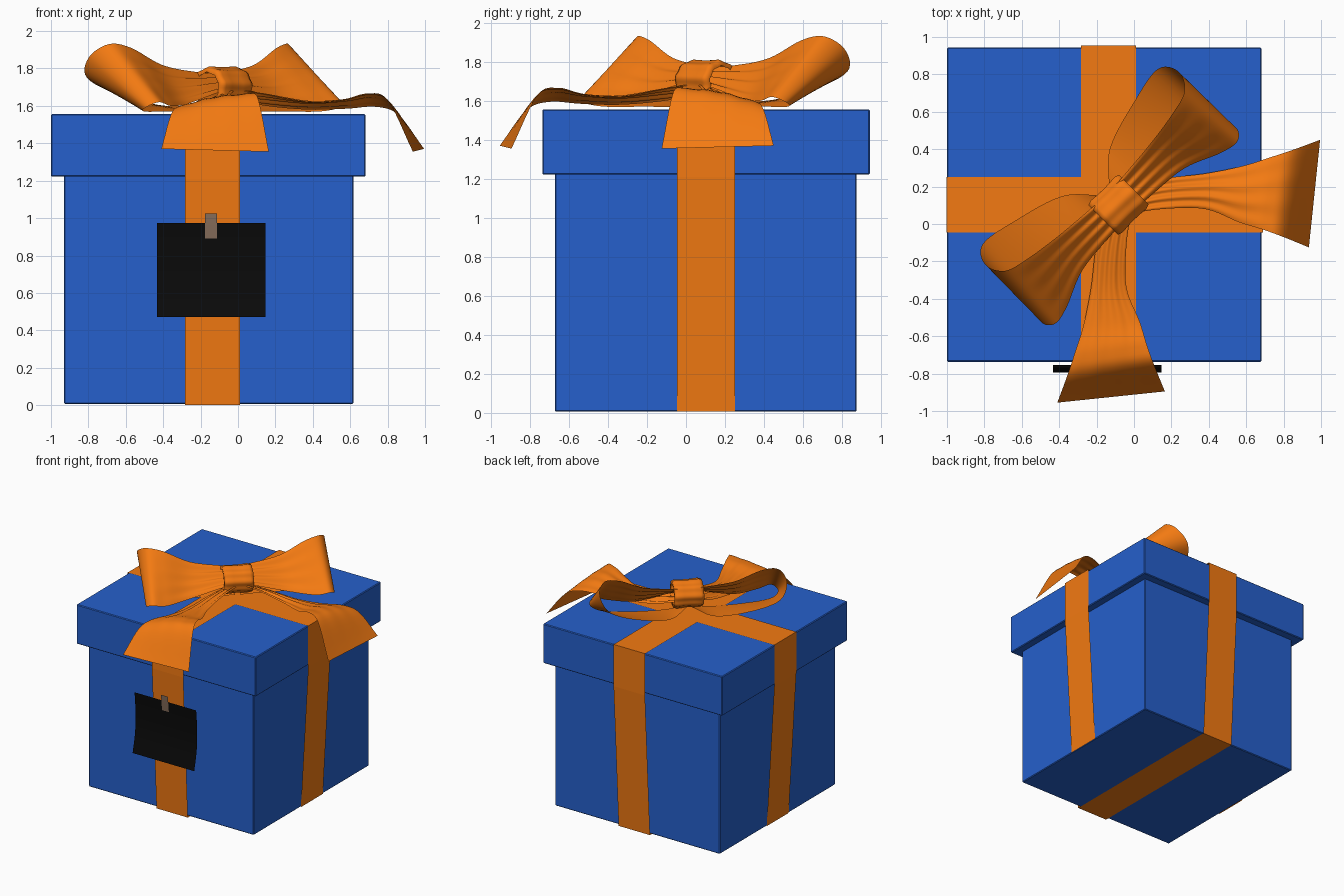
import bpy, bmesh, math
from mathutils import Vector

if "Cube" in bpy.data.objects:
    bpy.data.objects.remove(bpy.data.objects["Cube"])

KX, KY = -0.09, 0.11          # bow centre in plan
R2 = math.sqrt(0.5)


def material(name, rgb):
    m = bpy.data.materials.new(name)
    m.diffuse_color = (*rgb, 1)
    m.use_nodes = True
    m.node_tree.nodes["Principled BSDF"].inputs["Base Color"].default_value = m.diffuse_color
    return m


BLUE = material("blue_card", (0.019, 0.117, 0.604))
ORANGE = material("orange_ribbon", (0.9, 0.195, 0.006))
BLACK = material("black_card", (0.003, 0.003, 0.003))
TAN = material("tan_clip", (0.25, 0.16, 0.11))


def add_object(name, verts, faces, mat, smooth=False):
    me = bpy.data.meshes.new(name)
    me.from_pydata([tuple(v) for v in verts], [], faces)
    bm = bmesh.new()
    bm.from_mesh(me)
    bmesh.ops.recalc_face_normals(bm, faces=bm.faces)
    bm.to_mesh(me)
    bm.free()
    me.materials.append(mat)
    ob = bpy.data.objects.new(name, me)
    bpy.context.collection.objects.link(ob)
    if smooth:
        for p in me.polygons:
            p.use_smooth = True
    return ob


def box(name, x0, x1, y0, y1, z0, z1, mat):
    bpy.ops.mesh.primitive_cube_add(size=1, location=((x0 + x1) / 2, (y0 + y1) / 2, (z0 + z1) / 2))
    ob = bpy.context.object
    ob.name = name
    ob.scale = (x1 - x0, y1 - y0, z1 - z0)
    bpy.ops.object.transform_apply(location=False, rotation=False, scale=True)
    ob.data.materials.append(mat)
    b = ob.modifiers.new("soft_edge", "BEVEL")
    b.width, b.segments = 0.006, 1
    return ob


def grid_faces(rows, cols, wrap=False):
    return [(i * cols + j, i * cols + (j + 1) % cols, (i + 1) * cols + (j + 1) % cols, (i + 1) * cols + j)
            for i in range(rows - 1) for j in range(cols if wrap else cols - 1)]


def spline(pts, n):
    """Catmull-Rom through the points, n steps per span."""
    p = [Vector(q) for q in pts]
    p = [2 * p[0] - p[1]] + p + [2 * p[-1] - p[-2]]
    out = []
    for i in range(1, len(p) - 2):
        a, b, c, d = p[i - 1:i + 3]
        for k in range(n):
            t = k / n
            out.append(0.5 * (2 * b + (c - a) * t + (2 * a - 5 * b + 4 * c - d) * t * t
                              + (3 * b - a - 3 * c + d) * t ** 3))
    return out + [p[-2]]


def ribbon(name, edge_a, edge_b, place, pleat, arch=0.0, n=6, cols=25):
    """Sheet between two edge curves, with pleats that fade out along it."""
    ea, eb = spline(edge_a, n), spline(edge_b, n)
    verts = []
    for i, (a, b) in enumerate(zip(ea, eb)):
        t = i / (len(ea) - 1)
        for j in range(cols):
            v = j / (cols - 1)
            q = a.lerp(b, v)
            q.z += pleat(t) * math.sin(v * math.pi * 7) + arch * math.sin(v * math.pi) * math.sin(t * math.pi)
            verts.append(place(q))
    add_object(name, verts, grid_faces(len(ea), cols), ORANGE, True)


def bow_space(q):             # (along bow, towards front, z) -> world
    return Vector((KX + (q.x + q.y) * R2, KY + (q.y - q.x) * R2 + 2 * q.x * R2 - 2 * q.y * R2, q.z))


def mirror(q, s):             # reflect across the bow's centre plane
    return Vector((s - q.y, s - q.x, q.z))


# Box and lid
box("box_body", -0.93, 0.618, -0.672, 0.875, 0.006, 1.25, BLUE)
box("box_lid", -1.0, 0.682, -0.737, 0.943, 1.222, 1.556, BLUE)


# Straps around the box
def strap(name, path, place, closed):
    verts = [place(u, z, side) for u, z in path for side in (0, 1)]
    n = len(path)
    faces = [(2 * i, 2 * i + 1, (2 * i + 3) % (2 * n), (2 * i + 2) % (2 * n))
             for i in range(n if closed else n - 1)]
    add_object(name, verts, faces, ORANGE)


strap("strap_front_back", [(-0.688, 0), (-0.748, 1.21), (-0.747, 1.564), (0.954, 1.564), (0.954, 1.21), (0.887, 0)],
      lambda u, z, s: (-0.283 + 0.294 * s, u, z), True)
strap("strap_left_right", [(-0.932, 0.006), (-1.003, 1.21), (-1.003, 1.561), (0.69, 1.561), (0.69, 1.21), (0.621, 0.006)],
      lambda u, z, s: (u, -0.045 + 0.295 * s, z), False)

# Bow loops: back and front edge of one ribbon, out over the top and back underneath
loop_back = [(0, -.07, 1.77), (.12, -.08, 1.78), (.35, -.10, 1.82), (.55, -.13, 1.91), (.68, -.17, 1.93),
             (.73, -.27, 1.86), (.66, -.355, 1.75), (.45, -.32, 1.66), (.18, -.235, 1.60), (.02, -.08, 1.62)]
loop_front = [(0, .09, 1.69), (.12, .095, 1.67), (.38, .12, 1.61), (.58, .20, 1.60), (.69, .22, 1.62),
              (.735, .16, 1.59), (.66, .08, 1.57), (.45, .03, 1.57), (.18, .02, 1.57), (.02, .05, 1.58)]


def loop_pleat(t):
    return 0.011 * max(0, 1 - 2.4 * t)


ribbon("bow_loop_back_right", loop_back, loop_front, bow_space, loop_pleat)
ribbon("bow_loop_front_left", loop_back, loop_front, lambda q: mirror(bow_space(q), 0.02), loop_pleat)

# Bow tails falling over the lid edge
tail_a = [(-.05, .17, 1.64), (.15, .24, 1.60), (.38, .27, 1.58), (.58, .31, 1.585),
          (.74, .36, 1.595), (.86, .40, 1.55), (.995, .45, 1.37)]
tail_b = [(-.05, .05, 1.69), (.15, .08, 1.66), (.38, .08, 1.62), (.56, .01, 1.63),
          (.69, -.03, 1.665), (.80, -.07, 1.63), (.935, -.125, 1.355)]


def tail_pleat(t):
    return 0.010 * (1 - t) ** 1.3


ribbon("bow_tail_right", tail_a, tail_b, lambda q: q, tail_pleat, 0.02)
ribbon("bow_tail_front", tail_a, tail_b, lambda q: mirror(q, 0.04), tail_pleat, 0.02)

# Knot: pleated band wrapped round the middle of the bow
knot = []
COLS = 72
for a, r in [(-.115, .72), (-.115, .93), (-.09, 1.0), (-.04, .97), (0, .96), (.04, .97), (.09, 1.0), (.115, .93), (.115, .72)]:
    for j in range(COLS):
        th = 2 * math.pi * j / COLS
        k = r * (1 + 0.035 * math.sin(9 * th + 3 * a))
        knot.append(bow_space(Vector((a, 0.01 + 0.118 * k * math.cos(th), 1.70 + 0.108 * k * math.sin(th)))))
add_object("bow_knot", knot, grid_faces(9, COLS, True), ORANGE, True)


# Hanging tag and its clip: gently curved sheets
def curved_sheet(name, x0, x1, profile, mat):
    prof = spline([(0, y, z) for y, z in profile], 5)
    verts = [(x, p.y, p.z) for p in prof for x in (x0, x1)]
    add_object(name, verts, grid_faces(len(prof), 2), mat, True)


curved_sheet("gift_tag", -0.432, 0.146, [(-.769, .975), (-.758, .85), (-.755, .72), (-.767, .6), (-.795, .47)], BLACK)
curved_sheet("tag_clip", -0.177, -0.113, [(-.778, 1.025), (-.774, .975), (-.765, .89)], TAN)
